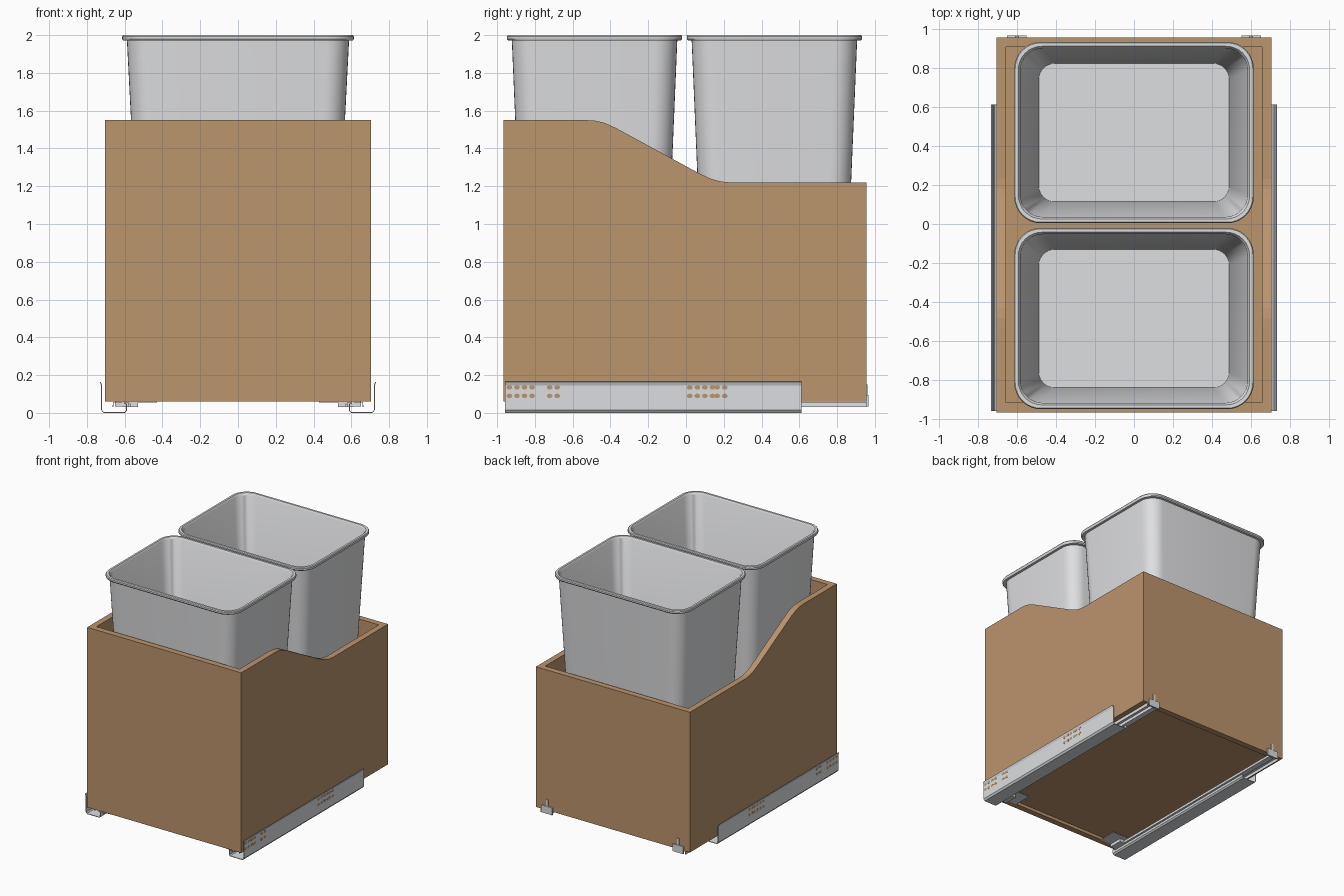
import bpy, bmesh, math

if "Cube" in bpy.data.objects:
    bpy.data.objects.remove(bpy.data.objects["Cube"])


def material(name, rgb):
    m = bpy.data.materials.new(name)
    m.diffuse_color = (*rgb, 1)
    m.use_nodes = True
    m.node_tree.nodes["Principled BSDF"].inputs["Base Color"].default_value = m.diffuse_color
    return m


WOOD = material("maple wood", (0.50, 0.297, 0.152))
GREY = material("light grey plastic", (0.73, 0.735, 0.75))
STEEL = material("zinc steel", (0.71, 0.73, 0.75))


def finish(name, bm, mat, smooth=False):
    bmesh.ops.recalc_face_normals(bm, faces=bm.faces)
    me = bpy.data.meshes.new(name)
    bm.to_mesh(me)
    bm.free()
    me.materials.append(mat)
    ob = bpy.data.objects.new(name, me)
    bpy.context.collection.objects.link(ob)
    if smooth:
        bpy.ops.object.select_all(action='DESELECT')
        ob.select_set(True)
        bpy.context.view_layer.objects.active = ob
        bpy.ops.object.shade_smooth_by_angle(angle=math.radians(35))
    return ob


def box(name, x, y, z, mat):
    bm = bmesh.new()
    bmesh.ops.create_cube(bm, size=1)
    for v in bm.verts:
        v.co = [r[0] + (c + 0.5) * (r[1] - r[0]) for c, r in zip(v.co, (x, y, z))]
    return finish(name, bm, mat)


def prism(name, points, place, a, b, mat):
    """Extrude a closed 2D outline from a to b; place maps (u, v, depth) to xyz."""
    bm = bmesh.new()
    ends = [[bm.verts.new(place(u, v, d)) for u, v in points] for d in (a, b)]
    for end in ends:
        bm.faces.new(end)
    n = len(points)
    for i in range(n):
        j = (i + 1) % n
        bm.faces.new((ends[0][i], ends[0][j], ends[1][j], ends[1][i]))
    return finish(name, bm, mat)


def strip(points, t):
    """Give an open sheet-metal path a thickness t."""
    back = []
    for i, (x, z) in enumerate(points):
        p, q = points[max(i - 1, 0)], points[min(i + 1, len(points) - 1)]
        dx, dz = q[0] - p[0], q[1] - p[1]
        l = math.hypot(dx, dz)
        back.append((x + dz / l * t, z - dx / l * t))
    return points + back[::-1]


def rounded_ring(bm, hx, hy, r, z, cy):
    ring = []
    for k, (sx, sy) in enumerate(((1, 1), (-1, 1), (-1, -1), (1, -1))):
        for i in range(9):
            a = math.pi / 2 * (k + i / 8)
            ring.append(bm.verts.new((sx * (hx - r) + r * math.cos(a),
                                      cy + sy * (hy - r) + r * math.sin(a), z)))
    return ring


def bin_body(name, cy):
    """Tapered bin lofted from the outer base, over the rim, to the inner floor."""
    sections = [(0.48, 0.348, 0.09, 0.11), (0.493, 0.36, 0.10, 0.125),
                (0.588, 0.438, 0.12, 1.972), (0.608, 0.458, 0.13, 1.972),
                (0.613, 0.464, 0.135, 1.98), (0.613, 0.464, 0.135, 1.993),
                (0.608, 0.459, 0.13, 2.0), (0.592, 0.442, 0.12, 2.0),
                (0.582, 0.432, 0.115, 1.985), (0.487, 0.354, 0.08, 0.135)]
    bm = bmesh.new()
    rings = [rounded_ring(bm, *s, cy) for s in sections]
    for a, b in zip(rings, rings[1:]):
        for i in range(len(a)):
            j = (i + 1) % len(a)
            bm.faces.new((a[i], a[j], b[j], b[i]))
    bm.faces.new(rings[0])
    bm.faces.new(rings[-1])
    finish(name, bm, GREY, True)


# Wooden drawer box: scooped sides, tall front, low back, recessed floor
side = [(-0.965, 0.06), (0.955, 0.06), (0.955, 1.22), (0.23, 1.22), (0.18, 1.226),
        (0.13, 1.24), (0.07, 1.268), (-0.37, 1.508), (-0.43, 1.535), (-0.48, 1.547),
        (-0.53, 1.55), (-0.965, 1.55)]
for s, label in ((-1, "left"), (1, "right")):
    prism(label + "_side_panel", side, lambda u, v, d: (d, u, v), s * 0.655, s * 0.705, WOOD)
box("front_panel", (-0.655, 0.655), (-0.965, -0.915), (0.06, 1.55), WOOD)
box("back_panel", (-0.655, 0.655), (0.905, 0.955), (0.06, 1.22), WOOD)
box("floor_panel", (-0.655, 0.655), (-0.915, 0.905), (0.085, 0.11), WOOD)

# Two bins, each with a low wooden stop rail at its front
for label, cy in (("front", -0.484), ("back", 0.468)):
    bin_body(label + "_bin", cy)
    box(label + "_stop_rail", (-0.5, 0.5), (cy - 0.372, cy - 0.36), (0.11, 0.20), WOOD)

# Undermount slides
cabinet_path = [(0.727, 0.165), (0.719, 0.145), (0.719, 0.015), (0.712, 0.005),
                (0.60, 0.005), (0.592, 0.012), (0.592, 0.045), (0.605, 0.05)]
drawer_path = [(0.66, 0.03), (0.66, 0.055), (0.615, 0.055), (0.615, 0.03), (0.57, 0.03),
               (0.57, 0.05)]
hole_rows = [-0.935, -0.895, -0.855, -0.815, -0.722, -0.682,
             0.02, 0.06, 0.10, 0.14, 0.165, 0.205]
for s, label in ((-1, "left"), (1, "right")):
    def along_y(u, v, d, s=s):
        return (s * u, d, v)

    def xr(a, b, s=s):
        return (s * a, s * b) if s > 0 else (-b, -a)

    prism(label + "_cabinet_rail", strip(cabinet_path, -0.005), along_y, -0.958, 0.612, STEEL)
    prism(label + "_drawer_rail", strip(drawer_path, 0.004), along_y, -0.93, 0.955, STEEL)
    # Rear hook
    box(label + "_rear_hook", xr(0.55, 0.65), (0.955, 0.965), (0.035, 0.095), STEEL)
    box(label + "_rear_hook_tab", xr(0.59, 0.61), (0.955, 0.962), (0.095, 0.15), STEEL)
    # Front locking clip under the floor
    box(label + "_clip_plate", xr(0.43, 0.60), (-0.915, -0.76), (0.055, 0.062), STEEL)
    box(label + "_clip_block", xr(0.53, 0.58), (-0.915, -0.80), (0.03, 0.085), STEEL)
    # Screw holes showing the wood behind
    bm = bmesh.new()
    for y in hole_rows:
        for z in (0.09, 0.135):
            vs = [bm.verts.new((s * 0.7245, y + 0.015 * math.cos(a), z + 0.012 * math.sin(a)))
                  for a in (i * math.pi / 6 for i in range(12))]
            face = bm.faces.new(vs)
            out = bmesh.ops.extrude_face_region(bm, geom=[face])
            for v in out["geom"]:
                if isinstance(v, bmesh.types.BMVert):
                    v.co.x -= s * 0.003
    finish(label + "_screw_holes", bm, WOOD)
